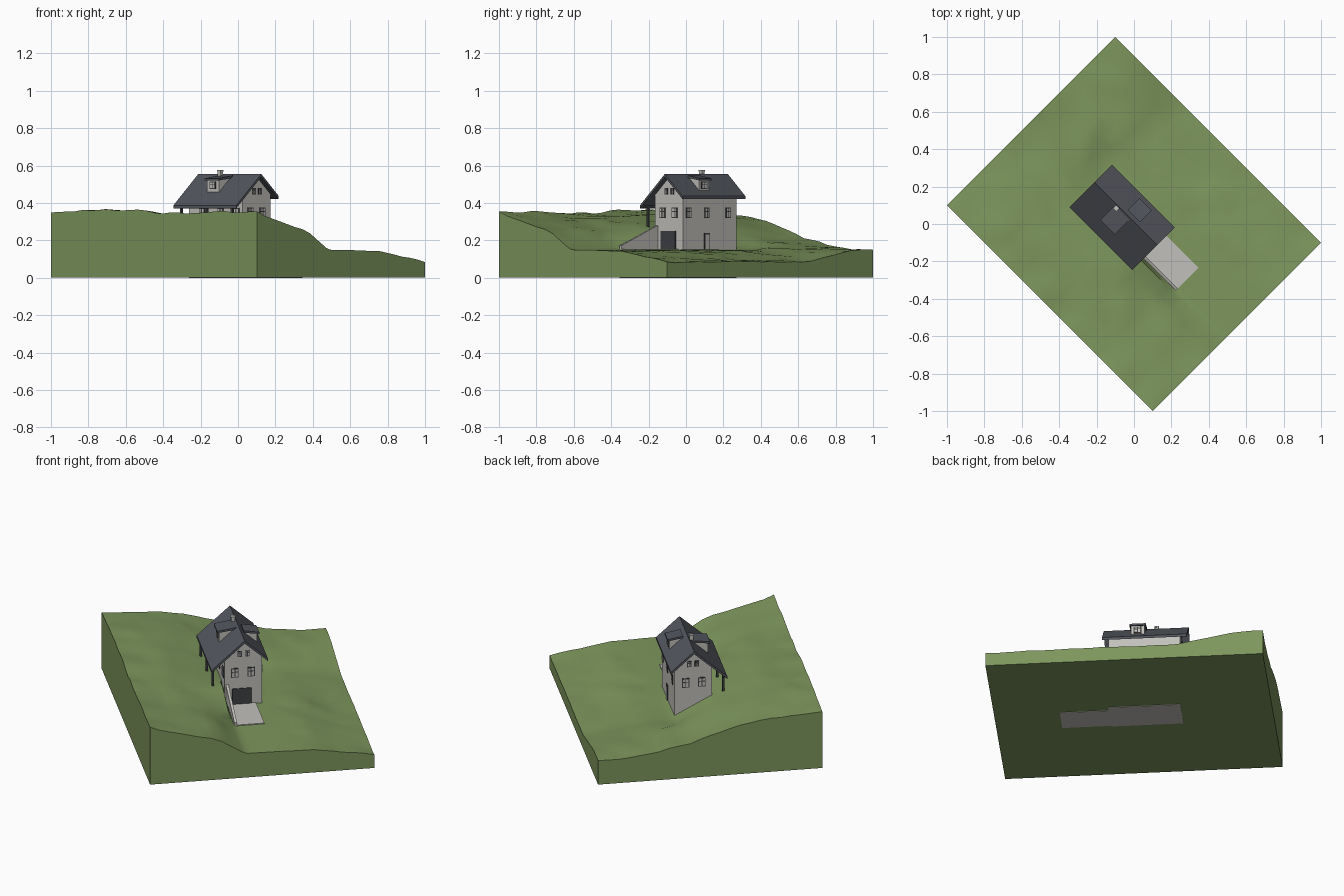
import bpy, bmesh, math
from mathutils import Vector, noise

cube = bpy.data.objects.get("Cube")
if cube:
    bpy.data.objects.remove(cube, do_unlink=True)


def material(name, rgb):
    m = bpy.data.materials.new(name)
    m.use_nodes = True
    m.diffuse_color = (*rgb, 1)
    m.node_tree.nodes["Principled BSDF"].inputs["Base Color"].default_value = (*rgb, 1)
    return m


GRASS = material("grass", (0.205, 0.305, 0.108))
WALL = material("pale plaster", (0.54, 0.53, 0.50))
ROOF = material("slate roof", (0.085, 0.092, 0.11))
DARK = material("dark trim", (0.05, 0.052, 0.058))


# Everything is built in plot axes, then turned an eighth turn
def finish(name, bm, mat):
    bmesh.ops.recalc_face_normals(bm, faces=bm.faces)
    me = bpy.data.meshes.new(name)
    bm.to_mesh(me)
    bm.free()
    me.materials.append(mat)
    ob = bpy.data.objects.new(name, me)
    ob.rotation_euler.z = -math.pi / 4
    bpy.context.collection.objects.link(ob)
    return ob


def prism(name, pts, lo, hi, mat, axis="x"):
    """Extrude a (horizontal, z) profile along the given axis."""
    bm = bmesh.new()
    place = (lambda h, z: (lo, h, z)) if axis == "x" else (lambda h, z: (h, lo, z))
    face = bm.faces.new([bm.verts.new(place(h, z)) for h, z in pts])
    new = bmesh.ops.extrude_face_region(bm, geom=[face])["geom"]
    step = Vector((hi - lo, 0, 0)) if axis == "x" else Vector((0, hi - lo, 0))
    bmesh.ops.translate(bm, vec=step, verts=[g for g in new if isinstance(g, bmesh.types.BMVert)])
    return finish(name, bm, mat)


def box(name, x0, x1, y0, y1, z0, z1, mat):
    return prism(name, [(y0, z0), (y1, z0), (y1, z1), (y0, z1)], x0, x1, mat)


def plate(name, side, plane, c, w, z0, z1, mat, depth=0.004):
    """Thin plate on the wall facing side, centred at c along the wall."""
    a, b = sorted((plane, plane + depth * (1 if side[0] == "+" else -1)))
    if side[1] == "x":
        return box(name, a, b, c - w / 2, c + w / 2, z0, z1, mat)
    return box(name, c - w / 2, c + w / 2, a, b, z0, z1, mat)


def window(name, side, plane, c, w, z0, z1):
    plate(name + "_frame", side, plane, c, w, z0, z1, DARK)
    t, mid = 0.005, (z0 + z1) / 2 + 0.006
    pw = (w - 3 * t) / 2
    for i, s in enumerate((-1, 1)):
        for j, (a, b) in enumerate(((z0 + t, mid - t / 2), (mid + t / 2, z1 - t))):
            plate(f"{name}_pane_{i}_{j}", side, plane, c + s * (pw + t) / 2, pw, a, b, WALL, 0.006)


# Terrain: heights across the slope at several stations along the plot
LX, LY, BASE = 0.778, 0.636, 0.002
VS = [-LY, -0.4, -0.24, -0.11, -0.085, 0.113, 0.3, 0.45, LY]
ROWS = {
    -LX: [.35, .335, .315, .28, .275, .21, .175, .16, .15],
    -0.5: [.365, .35, .32, .28, .27, .19, .165, .15, .135],
    -0.3: [.365, .34, .30, .265, .255, .152, .145, .12, .085],
    0.0: [.35, .33, .29, .265, .255, .15, .142, .11, .085],
    0.13: [.345, .325, .285, .265, .15, .15, .142, .11, .085],
    0.41: [.35, .30, .25, .165, .15, .15, .145, .11, .085],
    0.5: [.35, .30, .255, .16, .15, .15, .145, .11, .085],
    LX: [.355, .28, .24, .16, .15, .147, .14, .11, .085],
}
US = list(ROWS)


def span(stations, t):
    i = max(k for k in range(len(stations) - 1) if stations[k] <= t + 1e-9)
    return i, (t - stations[i]) / (stations[i + 1] - stations[i])


def height(u, v):
    i, a = span(US, u)
    j, b = span(VS, v)
    r0, r1 = ROWS[US[i]], ROWS[US[i + 1]]
    z = (1 - a) * ((1 - b) * r0[j] + b * r0[j + 1]) + a * ((1 - b) * r1[j] + b * r1[j + 1])
    yard = u > -0.32 and -0.2 < v < 0.2
    bump = noise.noise(Vector((u * 7, v * 7, 3))) + 0.5 * noise.noise(Vector((u * 15, v * 15, 8)))
    return z if yard else z + 0.011 * bump


def stations(half, n, extra):
    even = [-half + 2 * half * i / n for i in range(n + 1)]
    return sorted([t for t in even if all(abs(t - e) > 0.012 for e in extra)] + extra)


us = stations(LX, 26, [0.13, 0.41])
vs = stations(LY, 22, [-0.11, -0.085, 0.113])
bm = bmesh.new()
grid = [[bm.verts.new((u, v, height(u, v))) for v in vs] for u in us]
for i in range(len(us) - 1):
    for j in range(len(vs) - 1):
        bm.faces.new((grid[i][j], grid[i + 1][j], grid[i + 1][j + 1], grid[i][j + 1]))
bmesh.ops.triangulate(bm, faces=bm.faces)
rim = [e for e in bm.edges if e.is_boundary]
skirt = bmesh.ops.extrude_edge_only(bm, edges=rim)["geom"]
for g in skirt:
    if isinstance(g, bmesh.types.BMVert):
        g.co.z = BASE
bmesh.ops.contextual_create(bm, geom=[g for g in skirt if isinstance(g, bmesh.types.BMEdge) and g.is_boundary])
terrain = finish("terrain", bm, GRASS)
bpy.ops.object.select_all(action="DESELECT")
terrain.select_set(True)
bpy.context.view_layer.objects.active = terrain
bpy.ops.object.shade_smooth_by_angle(angle=math.radians(30))

# House body and main roof
X0, X1, Y0, Y1 = -0.269, 0.134, -0.1, 0.113
RIDGE, TOP, SLOPE, THICK = 0.008, 0.555, 0.89, 0.016


def roof_z(y):
    return TOP - SLOPE * abs(y - RIDGE)


under = [(y, roof_z(y) - THICK + 0.002) for y in (Y1, RIDGE, Y0)]
prism("house_walls", [(Y0, 0), (Y1, 0)] + under, X0, X1, WALL)
line = [-0.18, RIDGE, 0.14]
prism("main_roof", [(y, roof_z(y)) for y in line] + [(y, roof_z(y) - THICK) for y in reversed(line)],
      -0.308, 0.168, ROOF)

# Chimney
box("chimney", -0.137, -0.117, -0.017, 0.003, 0.52, 0.568, WALL)
box("chimney_cap", -0.139, -0.115, -0.019, 0.005, 0.568, 0.575, WALL)

# Shed dormers, one on each slope
for name, x0, x1, y, back, side in (("right_dormer", -0.135, -0.042, -0.1, 0.0, "-y"),
                                    ("left_dormer", -0.068, 0.008, 0.106, 0.03, "+y")):
    out = -0.012 if side == "-y" else 0.012
    prism(name + "_walls", [(y, 0.45), (y, 0.522), (back, 0.534), (back, 0.45)], x0, x1, WALL)
    prism(name + "_roof", [(y + out, 0.52), (y + out, 0.531), (back, 0.547), (back, 0.534)],
          x0 - 0.008, x1 + 0.008, ROOF)
    window(name + "_window", side, y, (x0 + x1) / 2, 0.045, 0.474, 0.514)

# Porch posts and beam under the long eave
for i, x in enumerate((-0.262, -0.07, 0.122)):
    box(f"porch_post_{i}", x - 0.006, x + 0.006, -0.171, -0.159, 0.2, 0.386, DARK)
box("porch_beam", -0.29, 0.15, -0.171, -0.159, 0.372, 0.386, DARK)

# Windows on both gables
for side, plane, tag in (("+x", X1, "front_gable"), ("-x", X0, "back_gable")):
    for i, y in enumerate((-0.042, 0.05)):
        window(f"{tag}_window_{i}", side, plane, y, 0.042, 0.32, 0.376)
    for i, y in enumerate((-0.014, 0.03)):
        window(f"{tag}_attic_window_{i}", side, plane, y, 0.024, 0.445, 0.48)

# Windows and doors on the long walls
for i, x in enumerate((-0.205, -0.043, 0.095)):
    window(f"left_window_{i}", "+y", Y1, x, 0.036, 0.32, 0.376)
for i, x in enumerate((-0.17, -0.03, 0.09)):
    window(f"right_window_{i}", "-y", Y0, x, 0.04, 0.31, 0.372)
plate("side_door_frame", "+y", Y1, -0.043, 0.042, 0.15, 0.24, DARK)
plate("side_door", "+y", Y1, -0.043, 0.03, 0.15, 0.232, WALL, 0.006)
plate("garage_door", "+x", X1, 0.0, 0.113, 0.15, 0.25, DARK)

# Driveway and its sloping retaining wall
box("driveway", X1, 0.41, -0.079, 0.078, 0, 0.155, WALL)
prism("retaining_wall", [(X1, 0), (0.41, 0), (0.41, 0.172), (X1, 0.28)], -0.093, -0.078, WALL, "y")
